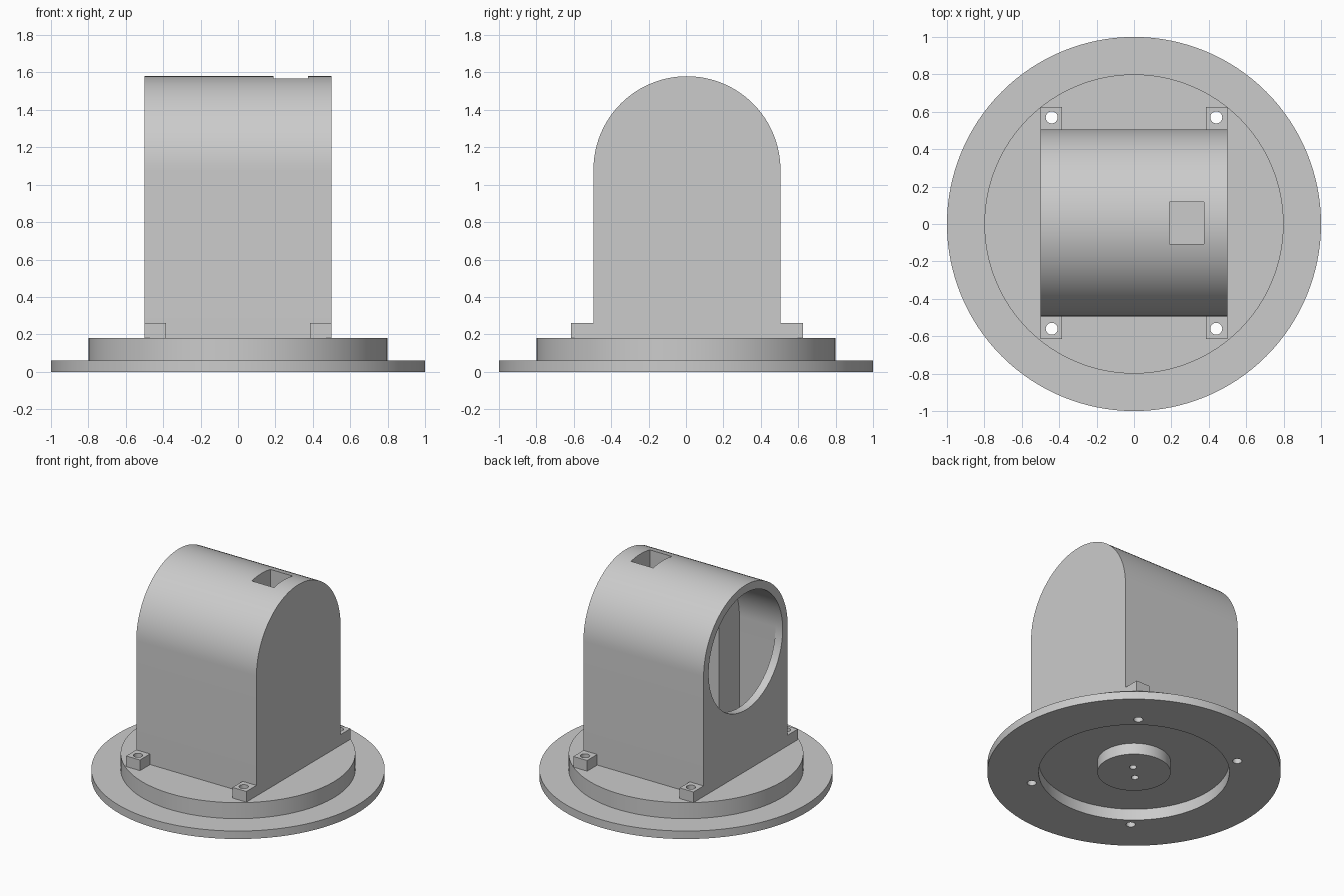
import bpy, bmesh
from math import pi, sin, cos, radians
from mathutils import Vector, Matrix

if "Cube" in bpy.data.objects:
    bpy.data.objects.remove(bpy.data.objects["Cube"], do_unlink=True)

grey = bpy.data.materials.new("plain grey")
grey.use_nodes = True
grey.diffuse_color = (0.6, 0.6, 0.6, 1)
grey.node_tree.nodes["Principled BSDF"].inputs["Base Color"].default_value = (0.6, 0.6, 0.6, 1)

SHIFT = 0.005      # upper parts sit slightly toward the back
DECK = 0.18        # top of the base
SPRING = 1.08      # height where the arch begins


def finish(bm, name):
    bmesh.ops.recalc_face_normals(bm, faces=bm.faces)
    mesh = bpy.data.meshes.new(name)
    bm.to_mesh(mesh)
    bm.free()
    mesh.materials.append(grey)
    obj = bpy.data.objects.new(name, mesh)
    bpy.context.collection.objects.link(obj)
    return obj


def box(name, x0, x1, y0, y1, z0, z1):
    bm = bmesh.new()
    bmesh.ops.create_cube(bm, size=1)
    for v in bm.verts:
        v.co = Vector((x1 if v.co.x > 0 else x0, y1 if v.co.y > 0 else y0,
                       z1 if v.co.z > 0 else z0))
    return finish(bm, name)


def cylinder(name, centre, radius, length, axis="Z", sides=32):
    bm = bmesh.new()
    turn = Matrix.Rotation(pi / 2, 4, "Y") if axis == "X" else Matrix()
    bmesh.ops.create_cone(bm, cap_ends=True, segments=sides, radius1=radius,
                          radius2=radius, depth=length,
                          matrix=Matrix.Translation(centre) @ turn)
    return finish(bm, name)


def arch(name, x0, x1, radius, bottom, steps=48):
    """Round-topped block running along x."""
    bm = bmesh.new()
    points = [(radius, bottom)]
    points += [(radius * cos(pi * i / steps), SPRING + radius * sin(pi * i / steps))
               for i in range(steps + 1)]
    points += [(-radius, bottom)]
    face = bm.faces.new([bm.verts.new((x0, y + SHIFT, z)) for y, z in points])
    side = bmesh.ops.extrude_face_region(bm, geom=[face])["geom"]
    bmesh.ops.translate(bm, vec=(x1 - x0, 0, 0),
                        verts=[g for g in side if isinstance(g, bmesh.types.BMVert)])
    return finish(bm, name)


def cut(target, cutters):
    for cutter in cutters:
        mod = target.modifiers.new(cutter.name, "BOOLEAN")
        mod.operation = "DIFFERENCE"
        mod.solver = "EXACT"
        mod.object = cutter
    bpy.context.view_layer.update()
    graph = bpy.context.evaluated_depsgraph_get()
    mesh = bpy.data.meshes.new_from_object(target.evaluated_get(graph))
    target.modifiers.clear()
    target.data = mesh


def smooth(obj):
    bpy.ops.object.select_all(action="DESELECT")
    obj.select_set(True)
    bpy.context.view_layer.objects.active = obj
    bpy.ops.object.shade_smooth_by_angle(angle=radians(30))


# Stepped round base, hollow underneath with a central boss
profile = [(0, 0), (0.25, 0), (0.25, 0.085), (0.65, 0.085), (0.65, 0),
           (1, 0), (1, 0.06), (0.8, 0.06), (0.8, DECK), (0, DECK)]
bm = bmesh.new()
verts = [bm.verts.new((r, 0, z)) for r, z in profile]
edges = [bm.edges.new(pair) for pair in zip(verts, verts[1:])]
bmesh.ops.spin(bm, geom=verts + edges, cent=(0, 0, 0), axis=(0, 0, 1),
               angle=2 * pi, steps=128, use_duplicate=False)
bmesh.ops.remove_doubles(bm, verts=bm.verts, dist=0.0001)
base = finish(bm, "base")

# Corner mounting tabs and their screw holes
tabs, drills = [], []
for sx, side in ((-1, "right"), (1, "left")):
    for sy, end in ((-1, "front"), (1, "back")):
        xs = sorted((sx * 0.385, sx * 0.5))
        ys = sorted((sy * 0.5, sy * 0.62))
        tab = box(f"{end}_{side}_tab", *xs, ys[0] + SHIFT, ys[1] + SHIFT, DECK, 0.26)
        drill = cylinder("screw_drill", (sx * 0.44, sy * 0.565 + SHIFT, 0.15), 0.032, 0.6)
        cut(tab, [drill])
        tabs.append(tab)
        drills.append(drill)

# Two small holes through the boss
wires = [cylinder("wire_drill", (s * 0.05, s * 0.05, 0.1), 0.025, 0.4, sides=24)
         for s in (-1, 1)]
cut(base, drills + wires)

# Housing: arched block with round window, chamber, rear pocket and top slot
housing = arch("housing", -0.5, 0.5, 0.5, DECK)
chamber = arch("chamber_cutter", -0.44, -0.14, 0.44, 0.1)
window = cylinder("window_cutter", (-0.5, SHIFT, SPRING), 0.4399, 0.2, "X", 96)
pocket = box("pocket_cutter", -0.2, 0.42, -0.2 + SHIFT, 0.2 + SHIFT, 0.09, 1.36)
slot = box("slot_cutter", 0.19, 0.375, -0.1125 + SHIFT, 0.1125 + SHIFT, 1.2, 1.8)
cut(housing, [chamber, window, pocket, slot])

for helper in drills + wires + [chamber, window, pocket, slot]:
    bpy.data.objects.remove(helper, do_unlink=True)
for part in tabs + [base, housing]:
    smooth(part)
